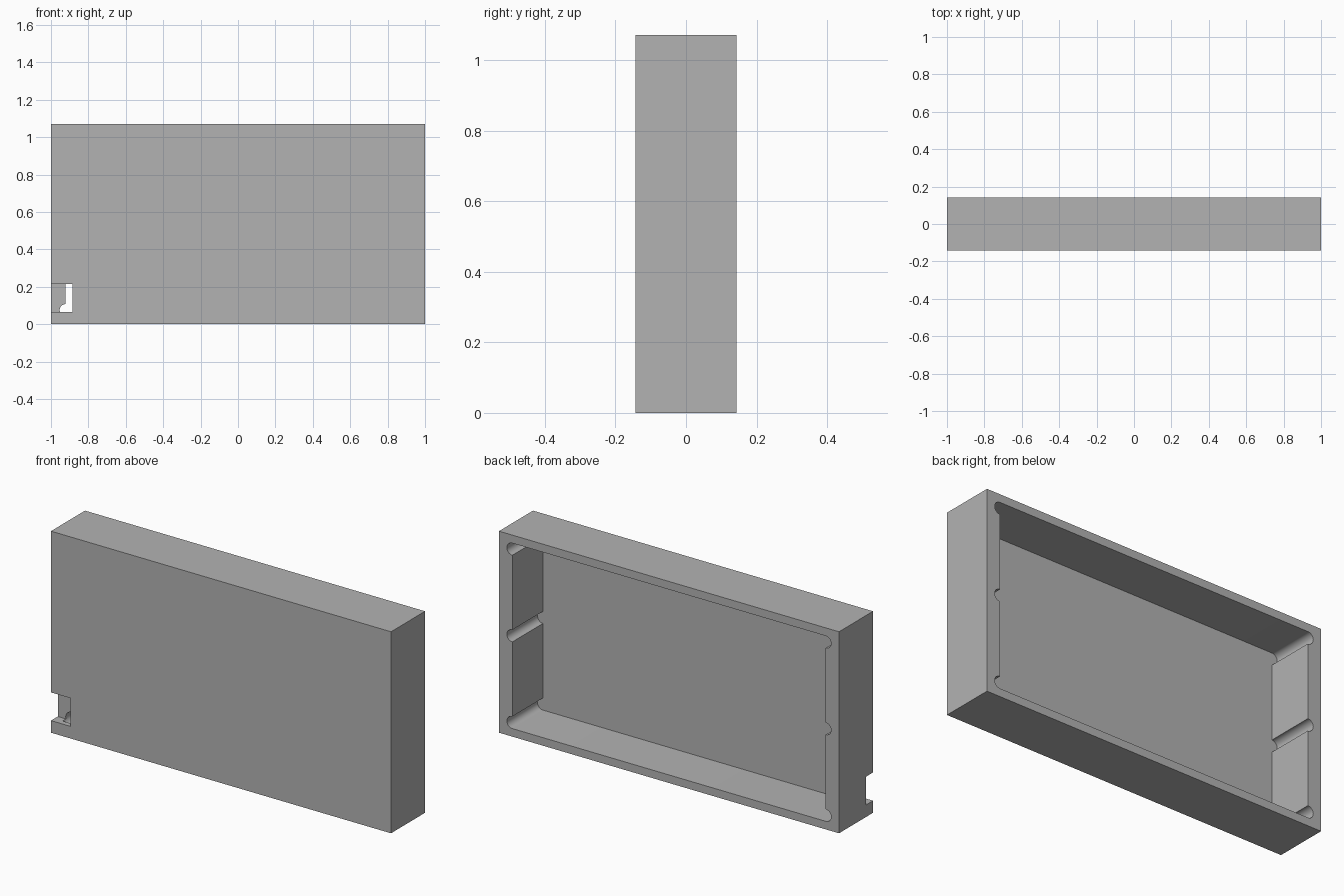
import bpy
import bmesh
from math import pi, sin, cos, radians

cube = bpy.data.objects.get("Cube")
if cube:
    bpy.data.objects.remove(cube, do_unlink=True)

# Main dimensions
MM = 1 / 70
WIDTH, DEPTH, HEIGHT = 140 * MM, 20 * MM, 75 * MM
SIDE_WALL, END_WALL, PANEL = 5.5 * MM, 3 * MM, 2 * MM
GROOVE = 2.25 * MM
FRONT = -DEPTH / 2
ARC_STEPS = 16


def prism(name, outline, y0, y1):
    """Extrude an x-z outline along y."""
    bm = bmesh.new()
    face = bm.faces.new([bm.verts.new((x, y0, z)) for x, z in outline])
    made = bmesh.ops.extrude_face_region(bm, geom=[face])["geom"]
    verts = [v for v in made if isinstance(v, bmesh.types.BMVert)]
    bmesh.ops.translate(bm, verts=verts, vec=(0, y1 - y0, 0))
    bmesh.ops.recalc_face_normals(bm, faces=bm.faces)
    mesh = bpy.data.meshes.new(name)
    bm.to_mesh(mesh)
    bm.free()
    obj = bpy.data.objects.new(name, mesh)
    bpy.context.collection.objects.link(obj)
    return obj


def rectangle(x0, x1, z0, z1):
    return [(x0, z0), (x1, z0), (x1, z1), (x0, z1)]


def cut(target, cutter):
    cutter.hide_render = True
    bpy.context.view_layer.objects.active = target
    mod = target.modifiers.new("cut", 'BOOLEAN')
    mod.operation = 'DIFFERENCE'
    mod.solver = 'EXACT'
    mod.object = cutter
    bpy.ops.object.modifier_apply(modifier=mod.name)
    bpy.data.objects.remove(cutter, do_unlink=True)


# Cavity outline: rectangle with three half-round grooves in each side wall
inner_x = WIDTH / 2 - SIDE_WALL
corner_z = END_WALL + GROOVE
right_side = []
for centre in (corner_z, HEIGHT / 2, HEIGHT - corner_z):
    for i in range(ARC_STEPS + 1):
        a = -pi / 2 + pi * i / ARC_STEPS
        right_side.append((inner_x + GROOVE * cos(a), centre + GROOVE * sin(a)))
cavity_outline = right_side + [(-x, z) for x, z in reversed(right_side)]

# Enclosure, open at the back
shell = prism("enclosure_shell", rectangle(-WIDTH / 2, WIDTH / 2, 0, HEIGHT), FRONT, -FRONT)
cut(shell, prism("cavity_cutter", cavity_outline, FRONT + PANEL, DEPTH))

# Cable notch through the lower front corner
notch = rectangle(-WIDTH / 2 - 0.1, -WIDTH / 2 + 8 * MM, 4.5 * MM, 15 * MM)
cut(shell, prism("notch_cutter", notch, FRONT - 0.1, FRONT + 4 * MM))

# Grey plastic
grey = bpy.data.materials.new("grey_plastic")
grey.use_nodes = True
colour = (0.45, 0.45, 0.45, 1)
grey.diffuse_color = colour
grey.node_tree.nodes["Principled BSDF"].inputs["Base Color"].default_value = colour
shell.data.materials.clear()
shell.data.materials.append(grey)

# Smooth grooves, sharp edges
bpy.ops.object.select_all(action='DESELECT')
shell.select_set(True)
bpy.context.view_layer.objects.active = shell
bpy.ops.object.shade_smooth_by_angle(angle=radians(30))
